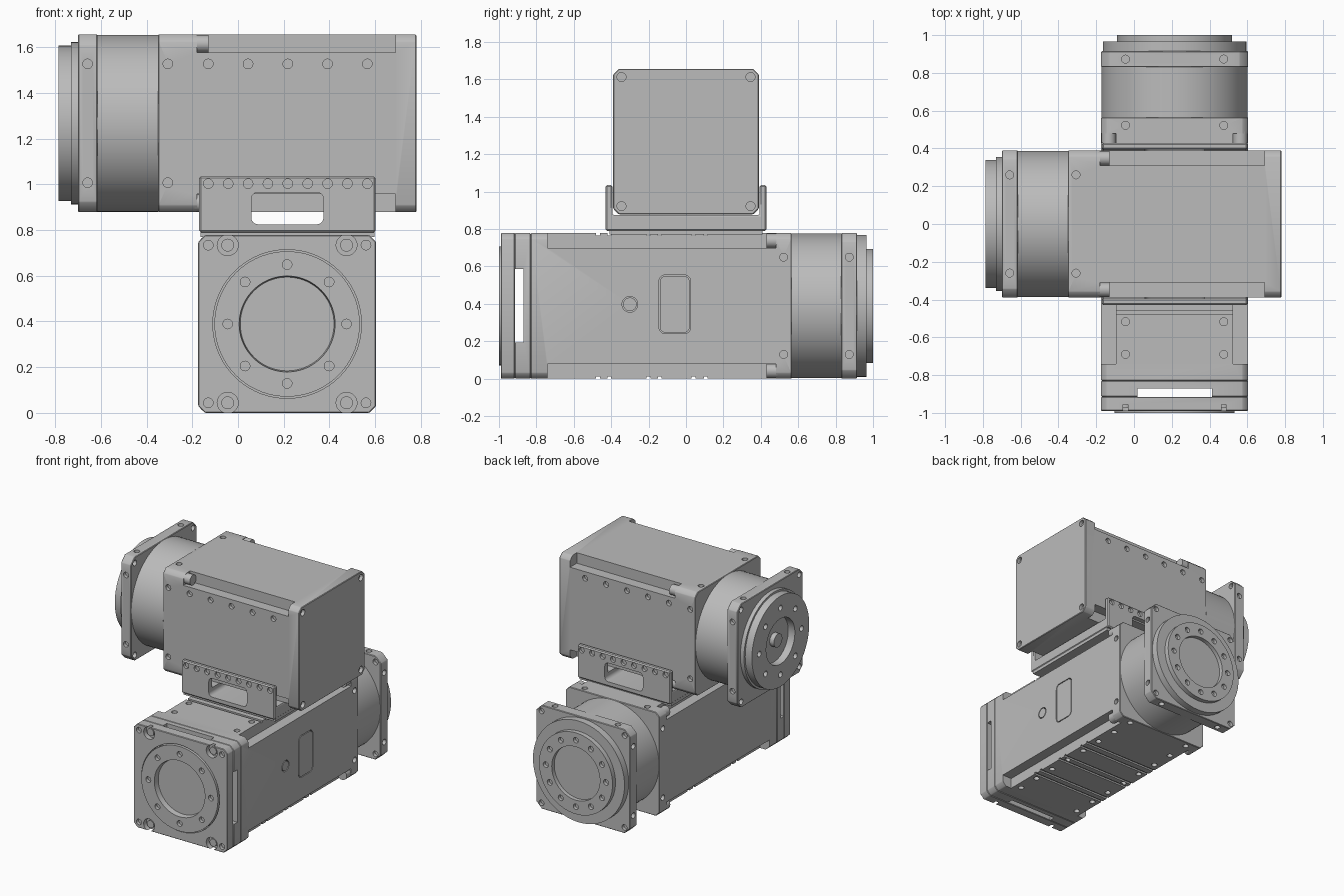
import bpy, bmesh
from math import pi, cos, sin
from mathutils import Matrix, Vector

cube = bpy.data.objects.get("Cube")
if cube:
    bpy.data.objects.remove(cube)

GREY = (0.5, 0.5, 0.5, 1)
mat = bpy.data.materials.new("machined grey")
mat.use_nodes = True
mat.diffuse_color = GREY
bsdf = next(n for n in mat.node_tree.nodes if n.type == 'BSDF_PRINCIPLED')
bsdf.inputs["Base Color"].default_value = GREY
bsdf.inputs["Roughness"].default_value = 0.6

H = 0.389       # half width of the square housings
BOLT = 0.26     # bolt offset from the drive axis
CORNER = 0.345  # corner screw offset


def frame(origin, x, y, z):
    m = Matrix((x, y, z)).transposed().to_4x4()
    m.translation = origin
    return m


X, Y, Z = Vector((1, 0, 0)), Vector((0, 1, 0)), Vector((0, 0, 1))
LOWER = frame((0.215, 0, H), -X, Z, Y)     # drive axis towards the back
UPPER = frame((0, 0, 1.267), -Y, Z, -X)    # drive axis towards the right hand end
FRONT = frame((0, 0, 0), X, Z, -Y)
SIDE = frame((0, 0, 0), Y, Z, X)


def rounded(w, h, r, n=1, cx=0, cy=0):
    """Outline of a rectangle (half sizes) with chamfered or rounded corners."""
    pts = []
    for k, (sx, sy) in enumerate(((1, 1), (-1, 1), (-1, -1), (1, -1))):
        for i in range(n + 1):
            t = (k + i / n) * pi / 2
            pts.append((cx + sx * (w - r) + r * cos(t), cy + sy * (h - r) + r * sin(t)))
    return pts


def prism(bm, pts, z0, z1, m):
    low = [bm.verts.new(m @ Vector((x, y, z0))) for x, y in pts]
    top = [bm.verts.new(m @ Vector((x, y, z1))) for x, y in pts]
    faces = [bm.faces.new(low), bm.faces.new(top)]
    for i in range(len(pts)):
        j = (i + 1) % len(pts)
        faces.append(bm.faces.new((low[i], low[j], top[j], top[i])))
    bmesh.ops.recalc_face_normals(bm, faces=faces)


def box(bm, lo, hi, m):
    pts = [(lo[0], lo[1]), (hi[0], lo[1]), (hi[0], hi[1]), (lo[0], hi[1])]
    prism(bm, pts, lo[2], hi[2], m)


def hole(bm, pos, axis, m, r=0.021, depth=0.025):
    """Cylinder centred on a surface point."""
    turn = Vector(axis).to_track_quat('Z', 'Y').to_matrix().to_4x4()
    bmesh.ops.create_cone(bm, cap_ends=True, segments=20, radius1=r, radius2=r,
                          depth=2 * depth, matrix=m @ Matrix.Translation(pos) @ turn)


def lathe(bm, profile, m):
    """Revolve a (radius, height) profile about the local z axis."""
    vs = [bm.verts.new((r, 0, c)) for r, c in profile]
    es = [bm.edges.new(p) for p in zip(vs, vs[1:])]
    bmesh.ops.spin(bm, geom=vs + es, cent=(0, 0, 0), axis=Z, angle=2 * pi, steps=72)
    bmesh.ops.remove_doubles(bm, verts=bm.verts, dist=1e-5)
    bmesh.ops.recalc_face_normals(bm, faces=bm.faces)
    bm.transform(m)


def apply(obj, mod):
    bpy.context.view_layer.objects.active = obj
    bpy.ops.object.modifier_apply(modifier=mod.name)


def part(name, bm, cutters=(), edge=0):
    me = bpy.data.meshes.new(name)
    bm.to_mesh(me)
    bm.free()
    obj = bpy.data.objects.new(name, me)
    bpy.context.collection.objects.link(obj)
    me.materials.append(mat)
    if edge:
        bev = obj.modifiers.new("edge", 'BEVEL')
        bev.width, bev.segments = edge, 1
        apply(obj, bev)
    for cbm in cutters:
        cut = part(name + "_cutter", cbm)
        cut.hide_render = True
        boolean = obj.modifiers.new("cut", 'BOOLEAN')
        boolean.operation, boolean.solver, boolean.object = 'DIFFERENCE', 'EXACT', cut
        apply(obj, boolean)
        bpy.data.objects.remove(cut)
    bpy.ops.object.select_all(action='DESELECT')
    obj.select_set(True)
    bpy.context.view_layer.objects.active = obj
    bpy.ops.object.shade_smooth_by_angle(angle=0.6)
    return obj


def quarters(m):
    return [m @ Matrix.Rotation(k * pi / 2, 4, 'Z') for k in range(4)]


def ring_holes(bm, m, c, count, radius, r=0.021):
    for k in range(count):
        t = 2 * pi * k / count
        hole(bm, (radius * cos(t), radius * sin(t), c), Z, m, r)


def housing(name, m, c0, c1, notch, row_turns, rows, extra=()):
    """Square motor housing with notched long edges and bolt holes."""
    bm, edges, holes, screws = (bmesh.new() for _ in range(4))
    prism(bm, rounded(H, H, 0.03), c0, c1, m)
    for k, q in enumerate(quarters(m)):
        box(edges, (0.31, 0.31, notch[0]), (0.45, 0.45, notch[1]), q)
        hole(screws, (0.348, 0.348, notch[1] - 0.02), Z, q, 0.038, 0.03)
        hole(holes, (CORNER, CORNER, c0), Z, q, 0.024)
        for s in (-BOLT, BOLT):
            for c in [c1 - 0.043] + (rows if k in row_turns else []):
                hole(holes, (H, s, c), X, q)
    part(name + "_housing", bm, [edges, holes, *extra], 0.004)
    part(name + "_edge_screws", screws)


def output(name, m, c, profile, count):
    """Round gear case, square flange and stepped output disc."""
    bm = bmesh.new()
    lathe(bm, [(0, c), (H - 0.002, c), (H - 0.002, c + 0.27), (0, c + 0.27)], m)
    part(name + "_gear_case", bm)
    bm, holes = bmesh.new(), bmesh.new()
    prism(bm, rounded(H, H, 0.045), c + 0.265, c + 0.35, m)
    for q in quarters(m):
        hole(holes, (CORNER, CORNER, c + 0.35), Z, q)
        hole(holes, (CORNER, CORNER, c + 0.265), Z, q)
        for s in (-BOLT, BOLT):
            hole(holes, (H, s, c + 0.308), X, q)
    part(name + "_flange", bm, [holes], 0.004)
    bm, holes = bmesh.new(), bmesh.new()
    lathe(bm, profile, m)
    ring_holes(holes, m, max(p[1] for p in profile), count, 0.25)
    part(name + "_output_disc", bm, [holes])


# Lower drive: cooling grooves and side panel outlines cut into the housing
grooves, panels = bmesh.new(), bmesh.new()
for y in (-0.47, -0.41, -0.20, -0.14, 0.04, 0.105):
    for s in (-1, 1):
        box(grooves, (-0.34, s * H - 0.012, y - 0.01), (0.34, s * H + 0.012, y + 0.01), LOWER)
face = 0.215 + H
panel_shapes = ((0.085, 0.157, 0.035, -0.06, 0.397), (0.042, 0.042, 0.042, -0.30, 0.397))
fill = bmesh.new()
for w, h, r, y, z in panel_shapes:
    prism(panels, rounded(w, h, r, 8, y, z), face - 0.02, face + 0.02, SIDE)
    prism(fill, rounded(w - 0.006, h - 0.006, r - 0.006, 8, y, z), face - 0.021, face, SIDE)
housing("lower", LOWER, -0.83, 0.565, (-0.74, 0.48), (1, 3),
        [0.345 - 0.1725 * i for i in range(7)], [grooves, panels])
part("side_panels", fill)
output("lower", LOWER, 0.565,
       [(0, 0.9), (0.38, 0.9), (0.38, 0.965), (0.305, 0.965), (0.305, 1.0),
        (0.2, 1.0), (0.2, 0.97), (0, 0.97)], 12)

# Upper drive
housing("upper", UPPER, -0.78, 0.35, (-0.69, 0.18), (0, 2),
        [0.13 - 0.174 * i for i in range(5)])
output("upper", UPPER, 0.35,
       [(0, 0.69), (0.355, 0.69), (0.355, 0.73), (0.34, 0.73), (0.34, 0.785),
        (0.17, 0.785), (0.17, 0.73), (0.05, 0.73), (0.05, 0.765), (0, 0.765)], 8)

# Slotted spacer behind the front cap
bm, across, upright = (bmesh.new() for _ in range(3))
prism(bm, rounded(H, H, 0.03), -0.915, -0.83, LOWER)
box(across, (-0.5, -0.197, -0.93), (0.5, 0.197, -0.87), LOWER)
box(upright, (-0.197, -0.5, -0.93), (0.197, 0.5, -0.87), LOWER)
part("slotted_spacer", bm, [across, upright], 0.004)

# Front cap with counterbored screws and a recessed round cover
bm, holes, heads = (bmesh.new() for _ in range(3))
prism(bm, rounded(H, H, 0.03), -0.99, -0.915, LOWER)
hole(holes, (0, 0, -0.99), Z, LOWER, 0.01, 0.01)
bmesh.ops.delete(holes, geom=holes.verts[:], context='VERTS')
prism(holes, rounded(0.325, 0.325, 0.325, 18), -1.02, -0.94, LOWER)
for q in quarters(LOWER):
    hole(holes, (CORNER, CORNER, -0.99), Z, q)
for sx in (-BOLT, BOLT):
    for sz in (-CORNER, CORNER):
        hole(holes, (sx, sz, -0.99), Z, LOWER, 0.046, 0.035)
        hole(heads, (sx, sz, -0.96), Z, LOWER, 0.028, 0.015)
part("front_cap", bm, [holes], 0.004)
part("cap_screws", heads)
bm, holes = bmesh.new(), bmesh.new()
lathe(bm, [(0, -0.935), (0.318, -0.935), (0.318, -1.0), (0.21, -1.0),
           (0.205, -0.96), (0, -0.96)], LOWER)
ring_holes(holes, LOWER, -1.0, 8, BOLT)
part("front_cover", bm, [holes])

# Mounting bracket: a channel holding the upper drive
bm, window, holes = (bmesh.new() for _ in range(3))
channel = [(-0.43, 0.79), (0.43, 0.79), (0.43, 1.035), (0.394, 1.035),
           (0.394, 0.874), (-0.394, 0.874), (-0.394, 1.035), (-0.43, 1.035)]
prism(bm, channel, -0.17, 0.602, SIDE)
prism(window, rounded(0.158, 0.07, 0.03, 6, 0.216, 0.895), -0.6, 0.6, FRONT)
for i in range(9):
    for s in (-1, 1):
        hole(holes, (-0.13 + 0.087 * i, 1.003, s * 0.43), Z, FRONT, 0.021, 0.02)
part("mounting_bracket", bm, [window, holes], 0.008)
bm = bmesh.new()
box(bm, (-0.165, -0.41, 0.77), (0.597, 0.41, 0.795), Matrix())
part("bracket_foot", bm)
